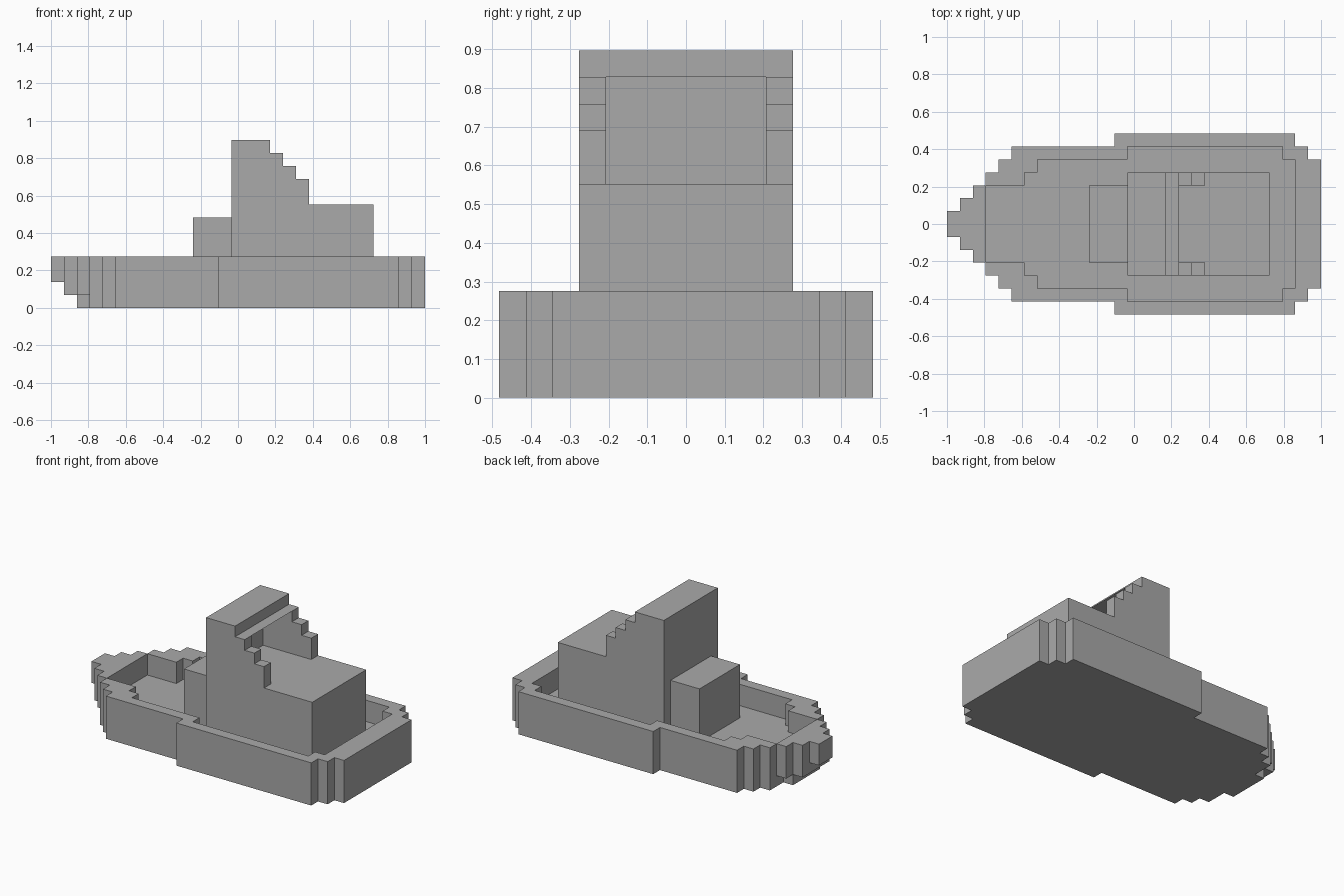
import bpy, bmesh
from mathutils import Vector

U = 2 / 29          # one block
DECK = 2            # deck height in blocks

cube = bpy.data.objects.get("Cube")
if cube:
    bpy.data.objects.remove(cube, do_unlink=True)

grey = bpy.data.materials.new("light_grey")
grey.use_nodes = True
grey.diffuse_color = (0.4, 0.4, 0.4, 1)
bsdf = next(n for n in grey.node_tree.nodes if n.type == 'BSDF_PRINCIPLED')
bsdf.inputs["Base Color"].default_value = grey.diffuse_color


def prism(name, points, direction):
    """Extrude a closed outline, given in blocks with x counted from the bow."""
    bm = bmesh.new()
    verts = [bm.verts.new((x * U - 1, y * U, z * U)) for x, y, z in points]
    face = bm.faces.new(verts)
    out = bmesh.ops.extrude_face_region(bm, geom=[face])
    moved = [g for g in out["geom"] if isinstance(g, bmesh.types.BMVert)]
    bmesh.ops.translate(bm, verts=moved, vec=Vector(direction) * U)
    bmesh.ops.recalc_face_normals(bm, faces=bm.faces)
    mesh = bpy.data.meshes.new(name)
    bm.to_mesh(mesh)
    bm.free()
    mesh.materials.append(grey)
    obj = bpy.data.objects.new(name, mesh)
    bpy.context.collection.objects.link(obj)
    return obj


def stepped_plan(name, steps, end, z0, z1):
    """Symmetric stepped plan: steps are (start, half width) along the hull."""
    side = []
    for n, (start, half) in enumerate(steps):
        stop = steps[n + 1][0] if n + 1 < len(steps) else end
        side += [(start, half), (stop, half)]
    plan = side + [(x, -y) for x, y in reversed(side)]
    return prism(name, [(x, y, z0) for x, y in plan], (0, 0, z1 - z0))


def box(name, x0, x1, y0, y1, z0, z1):
    base = [(x0, y0, z0), (x1, y0, z0), (x1, y1, z0), (x0, y1, z0)]
    return prism(name, base, (0, 0, z1 - z0))


def cut(obj, cutters):
    """Subtract the cutters, then throw them away."""
    for cutter in cutters:
        cutter.hide_render = True
        mod = obj.modifiers.new("cut", 'BOOLEAN')
        mod.operation, mod.solver, mod.object = 'DIFFERENCE', 'EXACT', cutter
    graph = bpy.context.evaluated_depsgraph_get()
    result = bpy.data.meshes.new_from_object(obj.evaluated_get(graph))
    obj.modifiers.clear()
    obj.data = result
    for cutter in cutters:
        bpy.data.objects.remove(cutter, do_unlink=True)


# Hull with stepped bow and stern
hull = stepped_plan("hull", [(0, 1), (1, 2), (2, 3), (3, 4), (4, 5), (5, 6),
                             (13, 7), (27, 6), (28, 5)], 29, 0, 4)
# Open deck well and the raked underside of the bow
cutters = [
    stepped_plan("deck_well", [(3, 3), (6, 4), (7, 5), (14, 6), (26, 5)], 27, DECK, 5),
    box("bow_rake_upper", -1, 1, -3, 3, -1, 2),
    box("bow_rake_lower", -1, 2, -4, 4, -1, 1),
]
for side in (-1, 1):
    cutters.append(box("bow_notch", 1.5, 3, *sorted((2 * side, 3.5 * side)), -1, 1))
cut(hull, cutters)

# Cabin with a tall tower stepping down towards the stern
profile = [(14, DECK), (25, DECK), (25, 8), (20, 8), (20, 10), (19, 10), (19, 11),
           (18, 11), (18, 12), (17, 12), (17, 13), (14, 13)]
cabin = prism("cabin", [(x, -4, z) for x, z in profile], (0, 8, 0))
# Recess under the roof, leaving thin side walls
cut(cabin, [box("tower_recess", 15, 20.5, -3, 3, 8, 12)])

# Small locker ahead of the cabin
box("forward_locker", 11, 14, -3, 3, DECK, 7)
